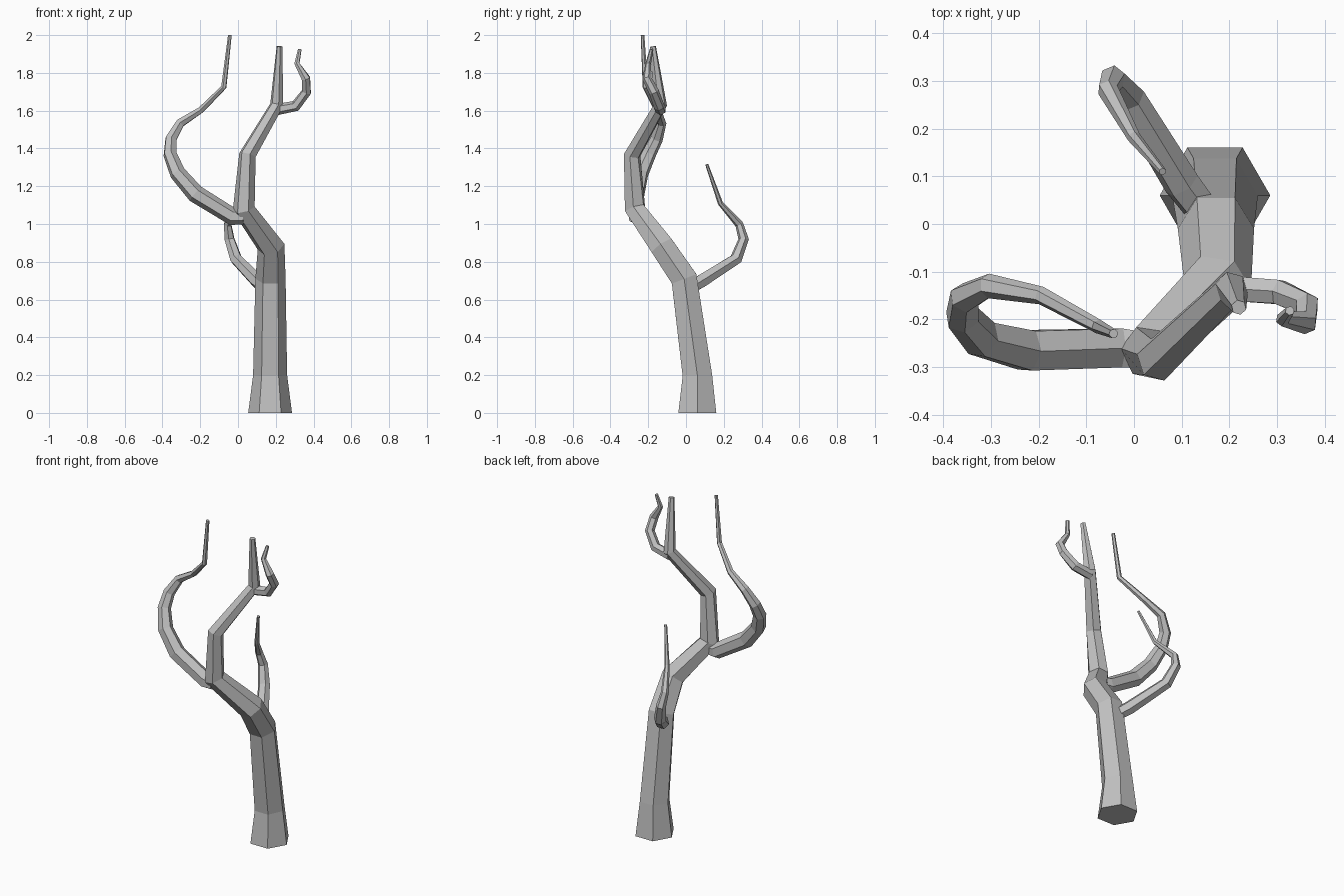
import bpy, bmesh, math
from mathutils import Vector

cube = bpy.data.objects.get("Cube")
if cube:
    bpy.data.objects.remove(cube, do_unlink=True)

bark = bpy.data.materials.new("grey bark")
bark.use_nodes = True
GREY = (0.53, 0.53, 0.53, 1)
bark.diffuse_color = GREY
bark.node_tree.nodes["Principled BSDF"].inputs["Base Color"].default_value = GREY
bark.node_tree.nodes["Principled BSDF"].inputs["Roughness"].default_value = 0.9


def limb(name, path, sides=6):
    """Tapered faceted tube; each path entry is x, y, z, radius."""
    pts = [Vector(p[:3]) for p in path]
    radii = [p[3] for p in path]
    steps = [(b - a).normalized() for a, b in zip(pts, pts[1:])]
    bm = bmesh.new()
    rings = []
    side = Vector((1, 0, 0))
    for i, (p, r) in enumerate(zip(pts, radii)):
        before, after = steps[max(i - 1, 0)], steps[min(i, len(steps) - 1)]
        axis = (before + after).normalized()
        if p.z == 0:
            axis = Vector((0, 0, 1))  # flat foot
        if i == 0 and abs(axis.x) > 0.6:
            side = Vector((0, 0, 1))
        side = (side - axis * side.dot(axis)).normalized()
        up = axis.cross(side)
        ring = []
        for k in range(sides):
            a = math.tau * k / sides
            ring.append(bm.verts.new(p + r * (math.cos(a) * side + math.sin(a) * up)))
        rings.append(ring)
    for lo, hi in zip(rings, rings[1:]):
        for k in range(sides):
            n = (k + 1) % sides
            bm.faces.new((lo[k], lo[n], hi[n], hi[k]))
    bm.faces.new(rings[0][::-1])
    bm.faces.new(rings[-1])
    bmesh.ops.recalc_face_normals(bm, faces=bm.faces)
    mesh = bpy.data.meshes.new(name)
    bm.to_mesh(mesh)
    bm.free()
    mesh.materials.append(bark)
    obj = bpy.data.objects.new(name, mesh)
    bpy.context.collection.objects.link(obj)
    return obj


# Trunk, from the flared foot to the straight top twig
limb("trunk", [
    (0.17, 0.06, 0, 0.116), (0.17, 0.06, 0.2, 0.09), (0.172, -0.01, 0.71, 0.08),
    (0.175, -0.125, 0.88, 0.073), (0.03, -0.27, 1.08, 0.06),
    (0.05, -0.285, 1.365, 0.046), (0.205, -0.135, 1.63, 0.036),
    (0.22, -0.175, 1.94, 0.016)])

# Long branch sweeping out to the right and back up
limb("right_branch", [
    (0.03, -0.265, 1.04, 0.042), (-0.03, -0.26, 1.04, 0.047),
    (-0.225, -0.265, 1.16, 0.048), (-0.32, -0.24, 1.27, 0.043),
    (-0.36, -0.195, 1.37, 0.037), (-0.355, -0.155, 1.45, 0.033),
    (-0.305, -0.13, 1.535, 0.026), (-0.195, -0.15, 1.605, 0.019),
    (-0.075, -0.215, 1.725, 0.015), (-0.043, -0.23, 2.0, 0.01)])

# Low branch reaching backwards
limb("back_branch", [
    (0.15, 0.02, 0.66, 0.036), (0.1, 0.085, 0.7, 0.039),
    (-0.01, 0.265, 0.815, 0.034), (-0.045, 0.305, 0.92, 0.028),
    (-0.055, 0.282, 0.998, 0.022), (0.0, 0.182, 1.11, 0.014),
    (0.06, 0.11, 1.315, 0.008)])

# Small hooked twig near the top
limb("left_twig", [
    (0.2, -0.135, 1.605, 0.03), (0.305, -0.143, 1.625, 0.029),
    (0.363, -0.17, 1.7, 0.027), (0.36, -0.207, 1.77, 0.025),
    (0.312, -0.2, 1.85, 0.015), (0.327, -0.182, 1.925, 0.01)])
